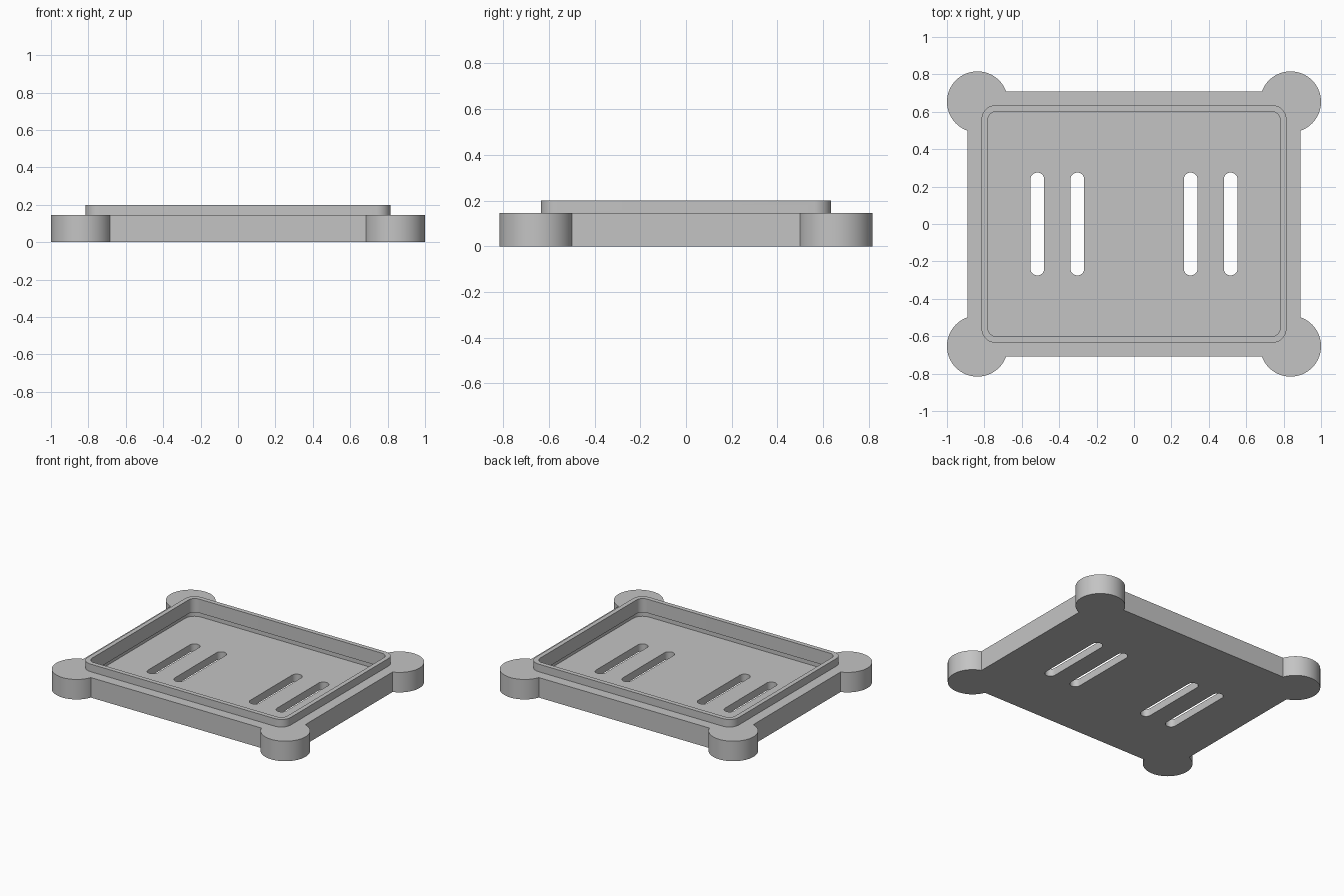
import bpy, bmesh, math

default = bpy.data.objects.get("Cube")
if default:
    bpy.data.objects.remove(default, do_unlink=True)

grey = bpy.data.materials.new("plain grey")
grey.use_nodes = True
colour = (0.55, 0.55, 0.55, 1)
grey.diffuse_color = colour
grey.node_tree.nodes["Principled BSDF"].inputs["Base Color"].default_value = colour


def rounded_loft(name, sections, centre=(0, 0), steps=10):
    """Solid through rounded rectangles given as (half_x, half_y, radius, z)."""
    bm = bmesh.new()
    rings = []
    for hx, hy, r, z in sections:
        ring = []
        for corner, (sx, sy) in enumerate([(1, 1), (-1, 1), (-1, -1), (1, -1)]):
            for i in range(steps + 1):
                a = (corner + i / steps) * math.pi / 2
                ring.append(bm.verts.new((centre[0] + sx * (hx - r) + r * math.cos(a),
                                          centre[1] + sy * (hy - r) + r * math.sin(a), z)))
        rings.append(ring)
    n = len(rings[0])
    for low, high in zip(rings, rings[1:]):
        for i in range(n):
            j = (i + 1) % n
            bm.faces.new((low[i], low[j], high[j], high[i]))
    bm.faces.new(rings[0][::-1])
    bm.faces.new(rings[-1])
    bmesh.ops.remove_doubles(bm, verts=bm.verts, dist=1e-5)
    bmesh.ops.recalc_face_normals(bm, faces=bm.faces)
    mesh = bpy.data.meshes.new(name)
    bm.to_mesh(mesh)
    bm.free()
    mesh.materials.append(grey)
    obj = bpy.data.objects.new(name, mesh)
    bpy.context.collection.objects.link(obj)
    return obj


def combine(target, tool, operation):
    mod = target.modifiers.new("combine", 'BOOLEAN')
    mod.operation, mod.solver, mod.object = operation, 'EXACT', tool
    bpy.context.view_layer.objects.active = target
    bpy.ops.object.modifier_apply(modifier=mod.name)
    bpy.data.objects.remove(tool, do_unlink=True)


BASE_TOP, FLOOR, LIP_BOTTOM, LIP_TOP = 0.145, 0.055, 0.1, 0.2

# Rectangular base plate
bpy.ops.mesh.primitive_cube_add(size=1, location=(0, 0, BASE_TOP / 2))
tray = bpy.context.object
tray.name = "tray_lid"
tray.scale = (1.78, 1.418, BASE_TOP)
bpy.ops.object.transform_apply(location=True, scale=True)
tray.data.materials.append(grey)

# Round corner bosses
for sx in (-1, 1):
    for sy in (-1, 1):
        bpy.ops.mesh.primitive_cylinder_add(
            vertices=64, radius=0.163, depth=BASE_TOP,
            location=(sx * 0.837, sy * 0.653, BASE_TOP / 2))
        boss = bpy.context.object
        boss.data.materials.append(grey)
        combine(tray, boss, 'UNION')

# Raised lip, then the hollow that runs slightly wider beneath it
lip = rounded_loft("lip", [(0.815, 0.635, 0.075, LIP_BOTTOM), (0.815, 0.635, 0.075, LIP_TOP)])
combine(tray, lip, 'UNION')
hollow = rounded_loft("hollow", [(0.815, 0.635, 0.075, FLOOR), (0.815, 0.635, 0.075, LIP_BOTTOM),
                                 (0.783, 0.602, 0.05, LIP_BOTTOM), (0.783, 0.602, 0.05, 0.3)])
combine(tray, hollow, 'DIFFERENCE')

# Vent slots with rounded ends
for x in (-0.517, -0.303, 0.303, 0.517):
    slot = rounded_loft("slot", [(0.037, 0.275, 0.037, -0.05), (0.037, 0.275, 0.037, 0.08)], (x, 0))
    combine(tray, slot, 'DIFFERENCE')

bpy.ops.object.select_all(action='DESELECT')
tray.select_set(True)
bpy.context.view_layer.objects.active = tray
bpy.ops.object.shade_smooth_by_angle(angle=math.radians(30))
